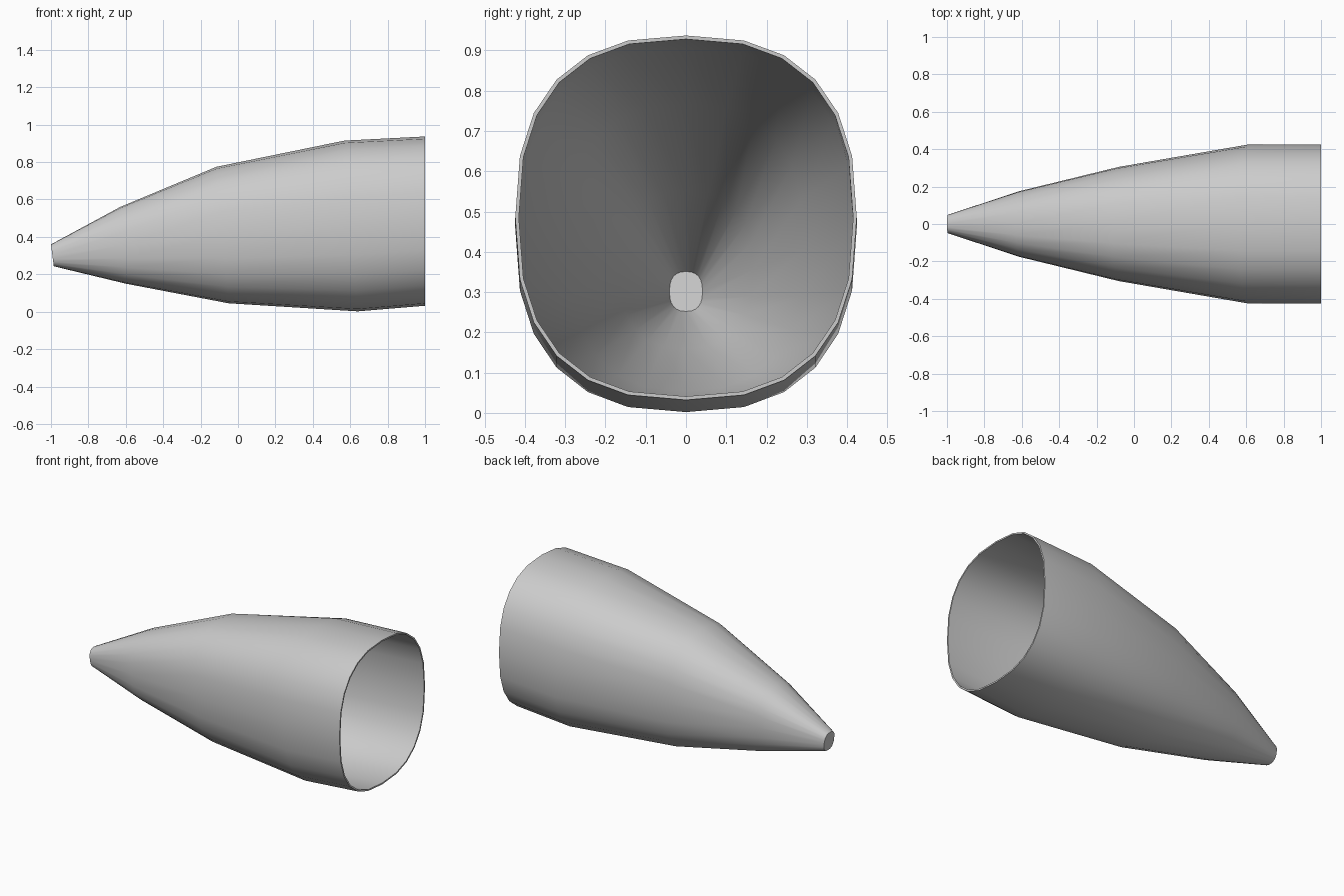
import bpy
import bmesh
import math

cube = bpy.data.objects.get("Cube")
if cube:
    bpy.data.objects.remove(cube, do_unlink=True)

SIDES = 24
WALL = 0.01

# Tilted rings: top x, top z, bottom x, bottom z, half width
RINGS = [
    (-1.0, 0.36, -0.985, 0.243, 0.05),
    (-0.63, 0.56, -0.60, 0.15, 0.175),
    (-0.115, 0.775, -0.05, 0.045, 0.305),
    (0.57, 0.915, 0.64, 0.002, 0.424),
    (1.0, 0.937, 1.0, 0.032, 0.424),
]


def rounded(v):
    return math.copysign(abs(v) ** 0.8, v)


def add_ring(bm, ring, inset, shift):
    """Superellipse ring, shrunk by inset and moved along x by shift."""
    tx, tz, bx, bz, width = ring
    verts = []
    for i in range(SIDES):
        a = math.tau * i / SIDES
        y, h = rounded(math.sin(a)), rounded(math.cos(a))
        x = (tx + bx) / 2 + h * (tx - bx) / 2 + shift
        z = (tz + bz) / 2 + h * ((tz - bz) / 2 - inset)
        verts.append(bm.verts.new((x, y * (width - inset), z)))
    return verts


def bridge(bm, a, b):
    for i in range(SIDES):
        j = (i + 1) % SIDES
        bm.faces.new((a[i], a[j], b[j], b[i]))


# Outer skin from tip to mouth, then inner skin back to the tip
bm = bmesh.new()
loops = [add_ring(bm, r, 0, 0) for r in RINGS]
for r in reversed(RINGS):
    loops.append(add_ring(bm, r, WALL * 0.9, WALL if r is RINGS[0] else 0))
for a, b in zip(loops, loops[1:]):
    bridge(bm, a, b)

# Closed tip, outside and inside
bm.faces.new(loops[0])
bm.faces.new(loops[-1])
bmesh.ops.recalc_face_normals(bm, faces=bm.faces)

mesh = bpy.data.meshes.new("tapered_shell")
bm.to_mesh(mesh)
bm.free()
shell = bpy.data.objects.new("tapered_shell", mesh)
bpy.context.collection.objects.link(shell)

# Plain grey surface
color = (0.6, 0.6, 0.6, 1)
grey = bpy.data.materials.new("light_grey")
grey.use_nodes = True
grey.diffuse_color = color
grey.node_tree.nodes["Principled BSDF"].inputs["Base Color"].default_value = color
mesh.materials.append(grey)

bpy.ops.object.select_all(action="DESELECT")
shell.select_set(True)
bpy.context.view_layer.objects.active = shell
bpy.ops.object.shade_smooth_by_angle(angle=math.radians(40))
